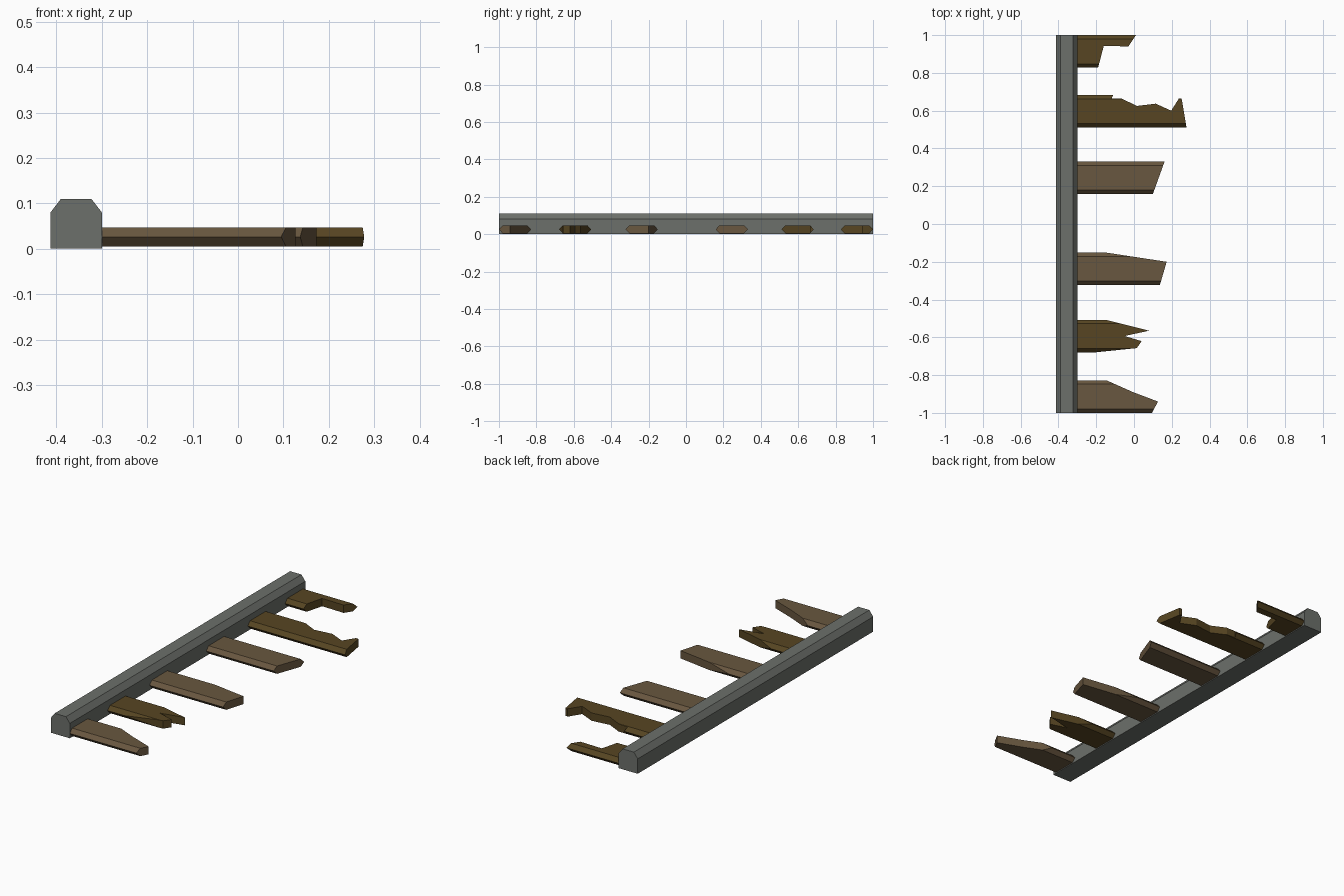
import bpy, bmesh
from mathutils import Vector

if "Cube" in bpy.data.objects:
    bpy.data.objects.remove(bpy.data.objects["Cube"])


def material(name, rgb):
    m = bpy.data.materials.new(name)
    m.diffuse_color = (*rgb, 1)
    m.use_nodes = True
    m.node_tree.nodes["Principled BSDF"].inputs["Base Color"].default_value = m.diffuse_color
    return m


def prism(name, profile, offset):
    """Extrude a closed 3D profile along an offset vector."""
    bm = bmesh.new()
    face = bm.faces.new([bm.verts.new(p) for p in profile])
    out = bmesh.ops.extrude_face_region(bm, geom=[face])
    verts = [g for g in out["geom"] if isinstance(g, bmesh.types.BMVert)]
    bmesh.ops.translate(bm, verts=verts, vec=offset)
    bmesh.ops.recalc_face_normals(bm, faces=bm.faces)
    mesh = bpy.data.meshes.new(name)
    bm.to_mesh(mesh)
    bm.free()
    ob = bpy.data.objects.new(name, mesh)
    bpy.context.collection.objects.link(ob)
    return ob


stone = material("stone", (0.15, 0.16, 0.145))
pale_wood = material("pale_wood", (0.14, 0.095, 0.05))
dark_wood = material("dark_wood", (0.095, 0.06, 0.016))

# Chamfered edge beam
beam = prism("edge_beam",
             [(x, -1, z) for x, z in ((-0.413, 0), (-0.3, 0), (-0.3, 0.08),
                                      (-0.323, 0.11), (-0.39, 0.11), (-0.413, 0.08))],
             (0, 2, 0))
beam.data.materials.append(stone)

HALF, BEVEL = 0.086, 0.02
Z0, ZM, Z1 = 0.005, 0.026, 0.047


def plank(name, y, mat, cut):
    """Hexagonal plank trimmed to a broken end line, listed from back to front edge."""
    a, b = HALF, HALF - BEVEL
    ob = prism(name, [(-0.3, y + dy, z) for dy, z in
                      ((-a, ZM), (-b, Z0), (b, Z0), (a, ZM), (b, Z1), (-b, Z1))],
               (0.7, 0, 0))
    ob.data.materials.append(mat)
    # Run the break line past both plank edges, then close it behind the root
    p = [Vector(c) for c in cut]
    first = p[0] + (p[0] - p[1]).normalized() * 0.05
    last = p[-1] + (p[-1] - p[-2]).normalized() * 0.05
    outline = [Vector((-0.4, y + 0.2)), first, *p, last, Vector((-0.4, y - 0.2))]
    cutter = prism("cutter", [(v.x, v.y, -0.1) for v in outline], (0, 0, 0.3))
    cutter.hide_render = True
    mod = ob.modifiers.new("break", 'BOOLEAN')
    mod.operation, mod.solver, mod.object = 'INTERSECT', 'EXACT', cutter
    bpy.context.view_layer.objects.active = ob
    bpy.ops.object.modifier_apply(modifier=mod.name)
    bpy.data.objects.remove(cutter)


# Broken planks from back to front
plank("plank_1", 0.914, dark_wood,
      [(0.01, 1), (-0.03, 0.94), (-0.16, 0.943), (-0.19, 0.828)])
plank("plank_2", 0.597, dark_wood,
      [(-0.11, 0.683), (-0.118, 0.665), (-0.065, 0.664), (0.015, 0.625), (0.115, 0.637),
       (0.197, 0.6), (0.238, 0.665), (0.252, 0.665), (0.278, 0.511)])
plank("plank_3", 0.245, pale_wood, [(0.162, 0.331), (0.1, 0.159)])
plank("plank_4", -0.237, pale_wood, [(-0.15, -0.151), (0.173, -0.2), (0.137, -0.323)])
plank("plank_5", -0.593, dark_wood,
      [(-0.15, -0.507), (0.08, -0.565), (-0.05, -0.593), (0.04, -0.62),
       (0.015, -0.657), (-0.2, -0.679)])
plank("plank_6", -0.914, pale_wood,
      [(-0.145, -0.828), (-0.005, -0.89), (0.127, -0.94), (0.095, -1)])
